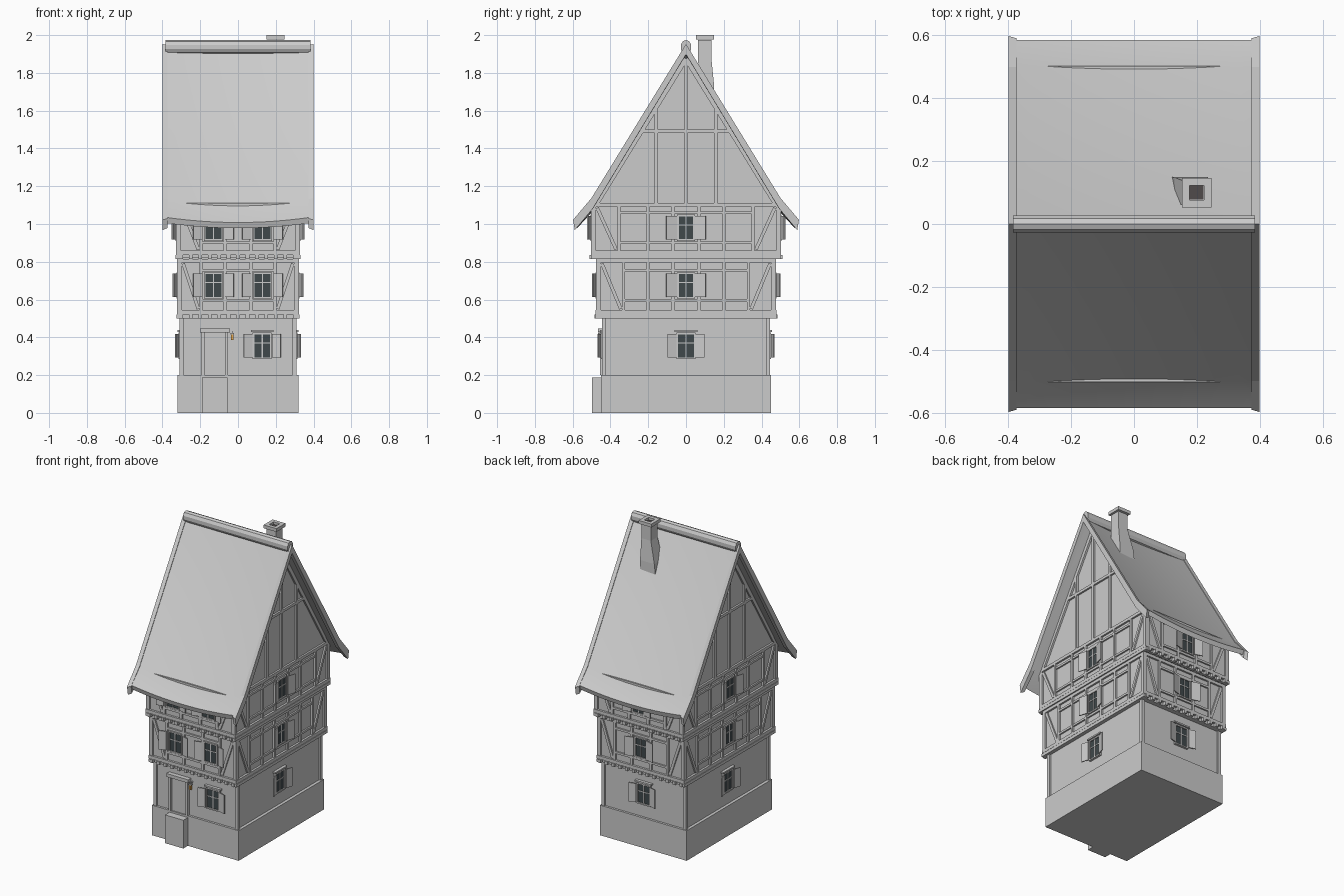
import bpy, bmesh, math
from mathutils import Matrix, Vector

if "Cube" in bpy.data.objects:
    bpy.data.objects.remove(bpy.data.objects["Cube"])

groups = {}


def bm_of(name):
    return groups.setdefault(name, bmesh.new())


def box(name, k, c, size, rot=Matrix()):
    """Box on facade k (0 front, 1 right, 2 back, 3 left); c = (u, distance out, z)."""
    m = (Matrix.Rotation(k * math.pi / 2, 4, 'Z') @ Matrix.Translation((c[0], -c[1], c[2]))
         @ rot @ Matrix.Diagonal((*size, 1)))
    bmesh.ops.create_cube(bm_of(name), size=1, matrix=m)


def beam(k, d, a, b, w=0.018, t=0.012, name="timber_frame"):
    """Timber lying on a facade from a to b, both (u, z)."""
    a, b = Vector(a), Vector(b)
    v, mid = b - a, (a + b) / 2
    rot = Matrix.Rotation(-math.atan2(v.y, v.x), 4, 'Y')
    box(name, k, (mid.x, d + t / 2 - 0.002, mid.y), (v.length, t + 0.004, w), rot)


def loft(name, rings):
    """Skin closed rings of equal length and cap both ends."""
    bm = bm_of(name)
    vs = [[bm.verts.new(p) for p in r] for r in rings]
    n = len(vs[0])
    for r, s in zip(vs, vs[1:]):
        for i in range(n):
            j = (i + 1) % n
            bm.faces.new((r[i], r[j], s[j], s[i]))
    bm.faces.new(vs[0])
    bm.faces.new(vs[-1])


def rect(x0, x1, y0, y1, z):
    return [(x0, y0, z), (x1, y0, z), (x1, y1, z), (x0, y1, z)]


def window(k, d, u, zc, hw=0.042, sw=0.055, gap=0.006, h=0.13):
    """Glass, frame, glazing bars and a pair of half-open shutters."""
    box("window_glass", k, (u, d, zc), (2 * hw, 0.012, h))
    for s in (-1, 1):
        box("window_frames", k, (u + s * hw, d + 0.004, zc), (0.009, 0.018, h + 0.009))
        box("window_frames", k, (u, d + 0.004, zc + s * h / 2), (2 * hw, 0.018, 0.009))
        a = math.radians(16)
        c = (u + s * (hw + gap + sw / 2 * math.cos(a)),
             d + 0.015 + sw / 2 * math.sin(a), zc)
        box("shutters", k, c, (sw, 0.006, h - 0.005), Matrix.Rotation(-s * a, 4, 'Z'))
    box("window_frames", k, (u, d + 0.004, zc), (0.007, 0.01, h))
    box("window_frames", k, (u, d + 0.004, zc + 0.015), (2 * hw, 0.01, 0.006))


def facade(k, W, d, z0, z1, posts, wins, zc):
    """One timber-framed wall: sill, rails, posts, corner braces, windows."""
    beam(k, d, (-W - 0.012, z0 + 0.033), (W + 0.012, z0 + 0.033), 0.022, 0.014)
    beam(k, d, (-W - 0.01, z1 - 0.01), (W + 0.01, z1 - 0.01), 0.02)
    lo, hi = z0 + 0.045, z1 - 0.02
    for s in (-1, 1):
        beam(k, d, (s * (W - 0.002), lo), (s * (W - 0.002), hi), 0.024)
        for p in posts:
            beam(k, d, (s * p, lo), (s * p, hi), 0.016)
        o = max(posts)
        beam(k, d, (s * (W - 0.02), hi - 0.005), (s * (o + 0.015), lo + 0.005), 0.018, 0.01)
    for z in (zc - 0.08, zc + 0.08):
        beam(k, d, (-o, z), (o, z), 0.014, 0.01)
    if k % 2:
        beam(k, d, (-W - 0.014, z0 + 0.01), (W + 0.014, z0 + 0.01), 0.02, 0.015)
    else:  # projecting joist ends
        for i in range(13):
            box("joist_ends", k, (-0.3 + i * 0.05, d + 0.005, z0 + 0.011), (0.02, 0.03, 0.022))
    for u in wins:
        window(k, d + 0.002, u, zc, 0.046 if len(wins) > 1 else 0.042,
               0.047 if len(wins) > 1 else 0.058, 0.016 if len(wins) > 1 else 0.006)


# Stone plinth, front step and storey walls
box("plinth", 0, (0, 0, 0.1), (0.64, 0.9, 0.2))
box("front_step", 0, (-0.122, 0.47, 0.094), (0.135, 0.055, 0.188))
box("ground_floor_wall", 0, (0, 0, 0.355), (0.6, 0.87, 0.31))
box("middle_floor_wall", 0, (0, 0, 0.66), (0.62, 0.93, 0.32))
box("upper_floor_wall", 0, (0, 0, 0.965), (0.63, 0.98, 0.29))
for x in (-1, 1):
    for y in (-1, 1):
        box("corner_quoins", 0, (x * 0.3, y * 0.434, 0.35), (0.022, 0.022, 0.3))

# Timber-framed storeys
for hx, hy, z0, z1, zc in ((0.31, 0.465, 0.5, 0.815, 0.675), (0.315, 0.49, 0.815, 1.11, 0.98)):
    for k in range(4):
        side = k % 2
        posts = (0.07, 0.2, hy - 0.135) if side else (0.07, 0.195)
        facade(k, hy if side else hx, hx if side else hy, z0, z1, posts,
               (-0.13, 0.13) if k == 0 else (0,), zc)

# Ground floor windows with lintels
for k, d, u in ((0, 0.435, 0.128), (1, 0.3, 0), (2, 0.435, 0), (3, 0.3, 0)):
    window(k, d + 0.002, u, 0.355, 0.046, 0.048)
    beam(k, d, (u - 0.06, 0.434), (u + 0.06, 0.434), 0.01, 0.02, "window_lintels")

# Door with frame and lintel
box("door", 0, (-0.122, 0.436, 0.315), (0.11, 0.012, 0.23))
for u in (-0.185, -0.06):
    box("door_frame", 0, (u, 0.44, 0.315), (0.016, 0.03, 0.23))
box("door_frame", 0, (-0.122, 0.445, 0.437), (0.16, 0.04, 0.022))

# Wall lantern
box("lantern_bracket", 0, (-0.03, 0.447, 0.428), (0.006, 0.034, 0.006))
box("lantern_bracket", 0, (-0.03, 0.458, 0.419), (0.018, 0.018, 0.008))
box("lantern", 0, (-0.03, 0.458, 0.4), (0.014, 0.014, 0.03))

# Gable walls and their timbers
loft("gable_walls", [[(x, -0.49, 1.09), (x, 0.49, 1.09), (x, 0, 1.885)] for x in (-0.315, 0.315)])
for k in (1, 3):
    beam(k, 0.315, (0, 1.11), (0, 1.86), 0.018)
    beam(k, 0.315, (-0.235, 1.49), (0.235, 1.49), 0.018)
    for s in (-1, 1):
        beam(k, 0.315, (s * 0.157, 1.11), (s * 0.157, 1.625), 0.018)
        beam(k, 0.315, (s * 0.475, 1.105), (0, 1.875), 0.025)


def roof_ring(x, dz, grow, t):
    """Closed gable cross-section with kicked eaves."""
    half = [(0.585 + grow, 1.035 - grow), (0.5, 1.125 + grow), (0, 1.94 + grow)]
    top = half + [(-y, z) for y, z in half[1::-1]]
    low = [(y * 0.985, z - t) for y, z in top[::-1]]
    return [(x, y, z + dz) for y, z in top + low]


# Sagging roof, bargeboards and ridge
N = 16
xs = [-0.38 + 0.76 * i / N for i in range(N + 1)]
loft("roof", [roof_ring(x, -0.027 * (1 - (x / 0.38) ** 2), 0, 0.03) for x in xs])
for s in (-1, 1):
    loft("bargeboards", [roof_ring(s * 0.374, 0, 0.006, 0.05), roof_ring(s * 0.399, 0, 0.013, 0.055)])
loft("ridge_cap", [[(x, 0.029 * math.cos(a), 1.937 + 0.037 * math.sin(a))
                    for a in [math.pi * (i + 0.5) / 5 for i in range(10)]] for x in (-0.385, 0.385)])

# Leaning chimney with hollow cap
loft("chimney", [rect(0.115, 0.235, 0.06, 0.15, 1.62), rect(0.13, 0.235, 0.06, 0.148, 1.74),
                 rect(0.165, 0.235, 0.064, 0.134, 1.88), rect(0.165, 0.235, 0.064, 0.134, 1.975)])
loft("chimney_cap", [rect(0.152, 0.246, 0.053, 0.147, 1.978), rect(0.152, 0.246, 0.053, 0.147, 2.0),
                     rect(0.176, 0.222, 0.077, 0.123, 2.0), rect(0.176, 0.222, 0.077, 0.123, 1.982)])
box("chimney_flue", 0, (0.199, -0.1, 1.982), (0.045, 0.045, 0.004))

# Turn every part into an object
colors = {"window_glass": (0.05, 0.065, 0.07, 1), "lantern": (0.8, 0.4, 0.08, 1),
          "chimney_flue": (0.08, 0.07, 0.07, 1)}
for name, bm in groups.items():
    bmesh.ops.recalc_face_normals(bm, faces=bm.faces[:])
    me = bpy.data.meshes.new(name)
    bm.to_mesh(me)
    bm.free()
    ob = bpy.data.objects.new(name, me)
    bpy.context.collection.objects.link(ob)
    if name in colors:
        mat = bpy.data.materials.new(name)
        mat.diffuse_color = colors[name]
        mat.use_nodes = True
        mat.node_tree.nodes["Principled BSDF"].inputs["Base Color"].default_value = mat.diffuse_color
        me.materials.append(mat)
    if name == "roof":
        bpy.context.view_layer.objects.active = ob
        ob.select_set(True)
        bpy.ops.object.shade_smooth_by_angle(angle=math.radians(30))
        ob.select_set(False)
